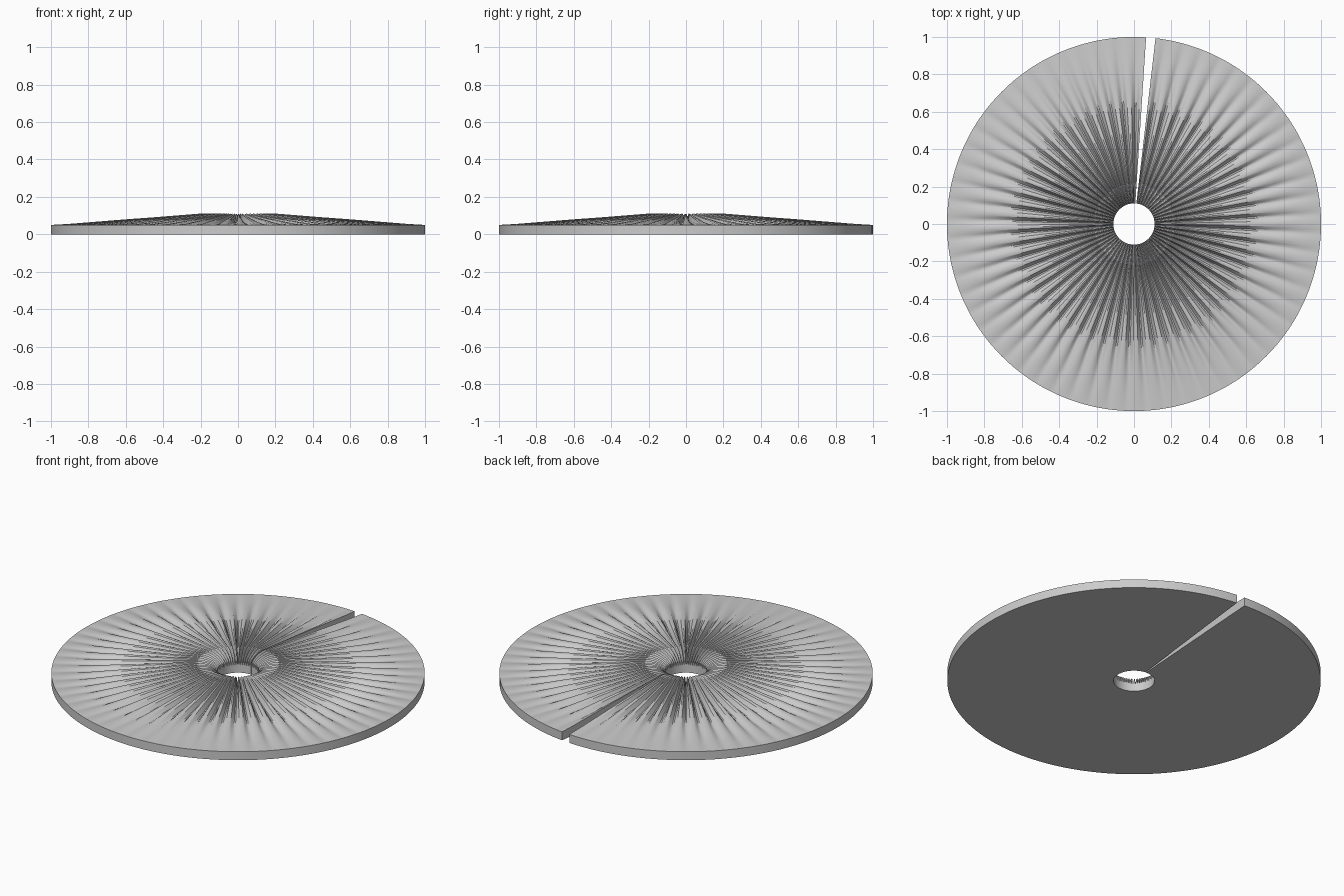
import bpy, bmesh, math

if "Cube" in bpy.data.objects:
    bpy.data.objects.remove(bpy.data.objects["Cube"])

# Ridge crest and groove floor heights by radius
RADII = [0.11, 0.125, 0.145, 0.17, 0.2, 0.3, 0.45, 0.6, 0.75, 0.9, 1.0]
CREST = [0.07, 0.085, 0.097, 0.106, 0.111, 0.103, 0.091, 0.08, 0.068, 0.056, 0.05]
FLOOR = [0.045, 0.05, 0.056, 0.062, 0.066, 0.063, 0.059, 0.056, 0.053, 0.051, 0.05]

# One pleat across its width: (fraction of pitch, height blend)
PLEAT = [(0.0, 1), (0.18, 0.9), (0.32, 0.45), (0.44, 0.05),
         (0.56, 0.05), (0.68, 0.45), (0.82, 0.9)]
PLEATS = 60
START, SWEEP = math.radians(86.3), math.radians(357.1)


def pleated_disc():
    bm = bmesh.new()
    stations = [((i + f) / PLEATS, b) for i in range(PLEATS) for f, b in PLEAT] + [(1, 1)]
    loops = []
    for t, b in stations:
        a = START + t * SWEEP
        c, s = math.cos(a), math.sin(a)
        top = [bm.verts.new((r * c, r * s, lo + (hi - lo) * b))
               for r, hi, lo in zip(RADII, CREST, FLOOR)]
        bottom = [bm.verts.new((r * c, r * s, 0)) for r in (1.0, 0.11)]
        loops.append(top + bottom)
    # Skin between neighbouring cross-sections
    n = len(loops[0])
    for p, q in zip(loops, loops[1:]):
        for j in range(n):
            k = (j + 1) % n
            bm.faces.new((p[j], p[k], q[k], q[j]))
    # Close both sides of the narrow slot
    bm.faces.new(loops[0])
    bm.faces.new(loops[-1])
    bmesh.ops.recalc_face_normals(bm, faces=bm.faces)
    mesh = bpy.data.meshes.new("pleated_disc")
    bm.to_mesh(mesh)
    bm.free()
    obj = bpy.data.objects.new("pleated_disc", mesh)
    bpy.context.collection.objects.link(obj)
    return obj


disc = pleated_disc()
bpy.context.view_layer.objects.active = disc
disc.select_set(True)
bpy.ops.object.shade_smooth_by_angle(angle=math.radians(30))
